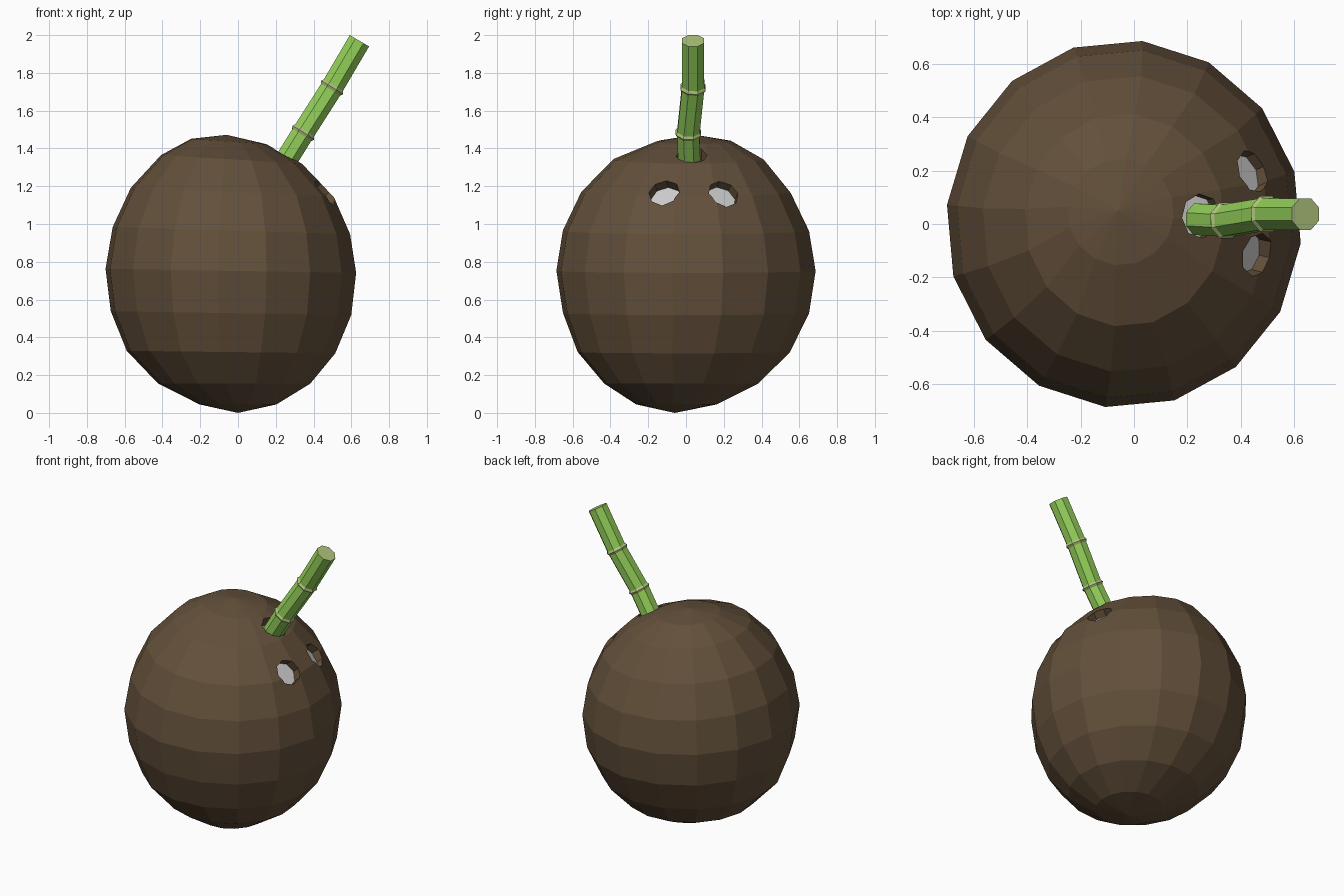
import bpy, bmesh, math
from mathutils import Vector

if "Cube" in bpy.data.objects:
    bpy.data.objects.remove(bpy.data.objects["Cube"])


def material(name, rgb):
    m = bpy.data.materials.new(name)
    m.diffuse_color = (*rgb, 1)
    m.use_nodes = True
    m.node_tree.nodes["Principled BSDF"].inputs["Base Color"].default_value = m.diffuse_color
    return m


HUSK = material("husk_brown", (0.125, 0.08, 0.043))
FLESH = material("flesh_white", (0.82, 0.82, 0.82))
GREEN = material("bamboo_green", (0.29, 0.62, 0.10))
PALE = material("bamboo_pale", (0.43, 0.55, 0.20))


def make_object(name, bm, *mats):
    bmesh.ops.recalc_face_normals(bm, faces=bm.faces[:])
    me = bpy.data.meshes.new(name)
    bm.to_mesh(me)
    bm.free()
    for m in mats:
        me.materials.append(m)
    ob = bpy.data.objects.new(name, me)
    bpy.context.collection.objects.link(ob)
    return ob


def bridge(bm, a, b, mat=0):
    n = len(a)
    for i in range(n):
        j = (i + 1) % n
        bm.faces.new((a[i], a[j], b[j], b[i])).material_index = mat


# Husk: lopsided 16-sided globe; rings are (x, y, z, radius x, radius y, tilt)
RINGS = [(0, -.05, .045, .205, .215, 0), (-.02, -.025, .155, .405, .41, 0),
         (-.037, -.012, .322, .555, .565, .012), (-.037, 0, .528, .64, .655, .016),
         (-.038, 0, .752, .667, .69, .016), (-.035, 0, .965, .632, .655, .03),
         (-.03, 0, 1.168, .54, .557, .045), (-.035, .015, 1.342, .375, .40, .06),
         (-.05, .045, 1.437, .2, .2, .07)]
bm = bmesh.new()
loops = []
for x, y, z, rx, ry, tilt in RINGS:
    loop = []
    for i in range(16):
        a = math.radians(-6 + 22.5 * i)
        dx = rx * math.cos(a)
        loop.append(bm.verts.new((x + dx, y + ry * math.sin(a), z - tilt * dx)))
    loops.append(loop)
for a, b in zip(loops, loops[1:]):
    bridge(bm, a, b)
for loop, tip in ((loops[0], (0, -.06, 0)), (loops[-1], (-.06, .05, 1.472))):
    v = bm.verts.new(tip)
    for i in range(16):
        bm.faces.new((loop[i], loop[(i + 1) % 16], v))
husk = make_object("husk", bm, HUSK)

# Three shallow round holes with white flesh at the bottom
DEPTH = 0.06
HOLES = [("left_eye", (.46, -.115, 1.165), .083), ("right_eye", (.45, .2, 1.165), .083),
         ("straw_hole", (.25, .03, 1.36), .083)]
for name, p, r in HOLES:
    p = Vector(p)
    n = (p - Vector((-.03, 0, .75))).normalized()
    rot = n.to_track_quat('Z', 'Y')
    bm = bmesh.new()
    bmesh.ops.create_cone(bm, cap_ends=True, segments=8, radius1=r, radius2=r, depth=DEPTH + .2)
    cutter = make_object(name + "_cutter", bm, HUSK)
    cutter.rotation_mode = 'QUATERNION'
    cutter.rotation_quaternion = rot
    cutter.location = p + n * (.2 - DEPTH) / 2
    cutter.hide_render = True
    cutter.display_type = 'WIRE'
    mod = husk.modifiers.new(name, 'BOOLEAN')
    mod.operation = 'DIFFERENCE'
    mod.solver = 'EXACT'
    mod.object = cutter
    bm = bmesh.new()
    bmesh.ops.create_circle(bm, cap_ends=True, segments=8, radius=r)
    floor = make_object(name + "_flesh", bm, FLESH)
    floor.rotation_mode = 'QUATERNION'
    floor.rotation_quaternion = rot
    floor.location = p - n * (DEPTH - .004)

# Straw: octagonal bamboo with two pale nodes where it bends
PATH = [Vector(v) for v in ((.245, .018, 1.322), (.345, .013, 1.483),
                            (.497, .037, 1.722), (.643, .037, 1.97))]
bm = bmesh.new()


def straw_ring(c, d, r):
    u = d.cross(Vector((0, 1, 0))).normalized()
    w = d.cross(u)
    angles = [math.radians(22.5 + 45 * i) for i in range(8)]
    return [bm.verts.new(c + u * r * math.cos(a) + w * r * math.sin(a)) for a in angles]


R = 0.064
first = prev = straw_ring(PATH[0], (PATH[1] - PATH[0]).normalized(), R)
for k in (1, 2):
    d = (PATH[k + 1] - PATH[k - 1]).normalized()
    for off, r, mat in ((-.014, R, 0), (0, .073, 1), (.014, R, 1)):
        ring = straw_ring(PATH[k] + d * off, d, r)
        bridge(bm, prev, ring, mat)
        prev = ring
last = straw_ring(PATH[3], (PATH[3] - PATH[2]).normalized(), R)
bridge(bm, prev, last)
for cap in (first, last):
    bm.faces.new(cap).material_index = 1
make_object("straw", bm, GREEN, PALE)
